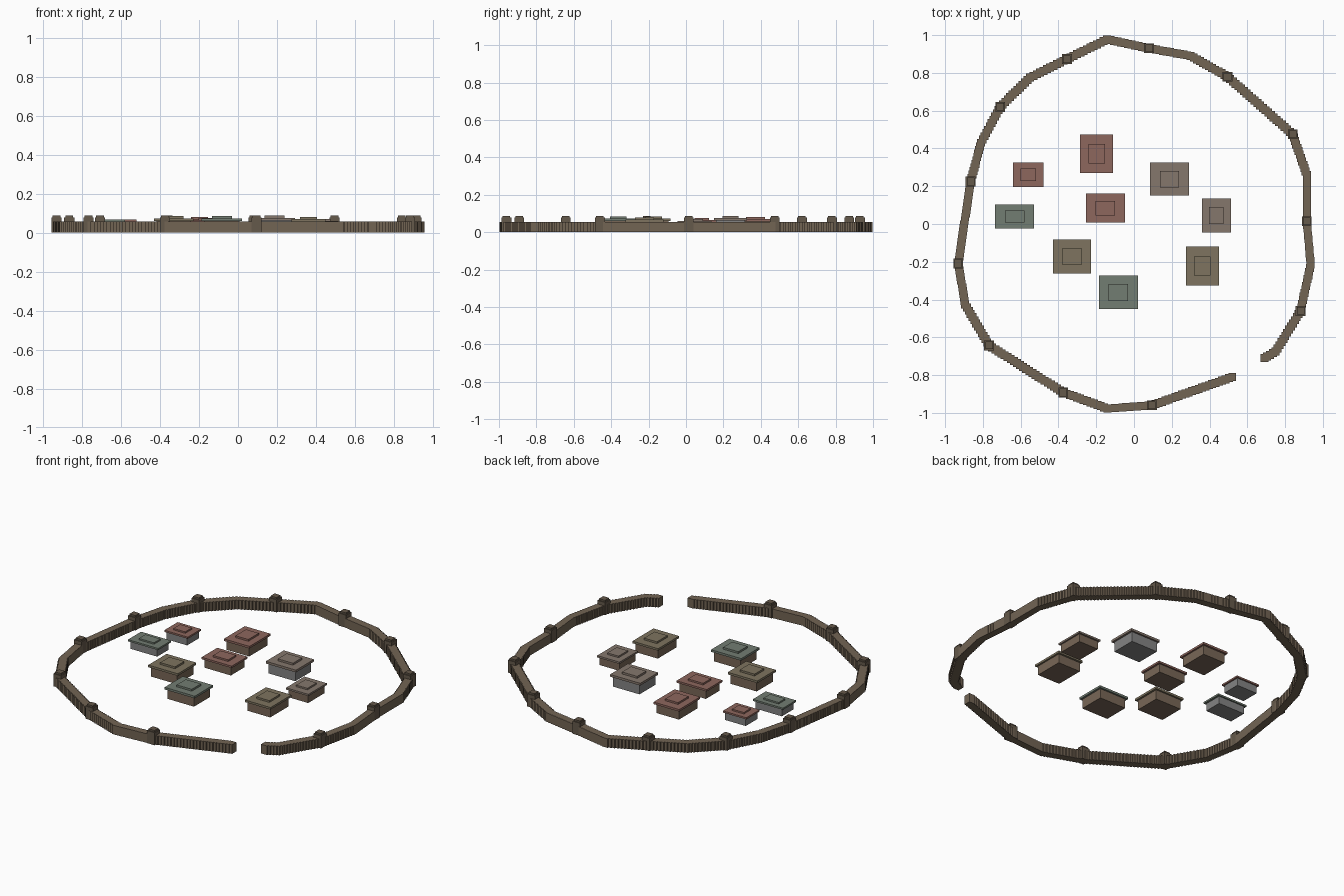
import bpy, bmesh
from mathutils import Vector, Matrix

if "Cube" in bpy.data.objects:
    bpy.data.objects.remove(bpy.data.objects["Cube"])


def material(name, rgb):
    m = bpy.data.materials.new(name)
    m.diffuse_color = (*rgb, 1)
    m.use_nodes = True
    m.node_tree.nodes["Principled BSDF"].inputs["Base Color"].default_value = m.diffuse_color
    return m


def boxes(name, items, mat):
    """One object from axis-aligned boxes: (cx, cy, sx, sy, z0, z1)."""
    bm = bmesh.new()
    for cx, cy, sx, sy, z0, z1 in items:
        mtx = Matrix.Translation((cx, cy, (z0 + z1) / 2)) @ Matrix.Diagonal((sx, sy, z1 - z0, 1))
        bmesh.ops.create_cube(bm, size=1, matrix=mtx)
    me = bpy.data.meshes.new(name)
    bm.to_mesh(me)
    bm.free()
    me.materials.append(mat)
    ob = bpy.data.objects.new(name, me)
    bpy.context.collection.objects.link(ob)
    return ob


WOOD = material("palisade wood", (0.17, 0.128, 0.088))
TOWER = material("tower wood", (0.13, 0.10, 0.07))
TIMBER = material("timber walls", (0.19, 0.135, 0.095))
STONE = material("stone walls", (0.23, 0.23, 0.23))
ROOFS = {
    "red": material("red roof", (0.27, 0.135, 0.11)),
    "green": material("green roof", (0.17, 0.205, 0.168)),
    "olive": material("olive roof", (0.21, 0.175, 0.115)),
    "tan": material("tan roof", (0.235, 0.185, 0.152)),
}

# Palisade path from one side of the gate to the other; third value 1 = tower
PATH = [
    (0.52, -0.81, 0), (0.095, -0.96, 1), (-0.14, -0.977, 0), (-0.375, -0.892, 1),
    (-0.767, -0.643, 1), (-0.894, -0.426, 0), (-0.93, -0.209, 1), (-0.865, 0.225, 1),
    (-0.81, 0.43, 0), (-0.708, 0.62, 1), (-0.55, 0.775, 0), (-0.355, 0.873, 1),
    (-0.143, 0.977, 0), (0.08, 0.93, 1), (0.30, 0.89, 0), (0.495, 0.78, 1),
    (0.84, 0.475, 1), (0.915, 0.26, 0), (0.915, 0.015, 1), (0.935, -0.215, 0),
    (0.882, -0.46, 1), (0.75, -0.675, 0), (0.69, -0.71, 0),
]

# Palisade of square posts set closely along the path
posts = []
for a, b in zip(PATH, PATH[1:]):
    p, q = Vector(a[:2]), Vector(b[:2])
    n = max(1, round((q - p).length / 0.019))
    for i in range(n):
        c = p.lerp(q, i / n)
        posts.append((c.x, c.y, 0.042, 0.042, 0, 0.056))
posts.append((*PATH[-1][:2], 0.042, 0.042, 0, 0.056))
boxes("palisade_wall", posts, WOOD)

# Watch towers with a smaller cap
towers = []
for x, y, is_tower in PATH:
    if is_tower:
        towers += [(x, y, 0.052, 0.052, 0, 0.078), (x, y, 0.04, 0.04, 0.078, 0.088)]
boxes("watch_towers", towers, TOWER)

# Houses: centre x, y, roof size x, y, total height, roof colour, wall material
HOUSES = [
    (-0.56, 0.26, 0.16, 0.13, 0.066, "red", STONE),
    (-0.198, 0.372, 0.175, 0.205, 0.081, "red", TIMBER),
    (-0.151, 0.084, 0.206, 0.153, 0.075, "red", TIMBER),
    (0.188, 0.238, 0.206, 0.175, 0.088, "tan", STONE),
    (0.436, 0.045, 0.153, 0.18, 0.070, "tan", TIMBER),
    (-0.632, 0.04, 0.206, 0.127, 0.066, "green", STONE),
    (-0.329, -0.172, 0.202, 0.18, 0.084, "olive", TIMBER),
    (-0.083, -0.362, 0.206, 0.178, 0.084, "green", TIMBER),
    (0.362, -0.222, 0.175, 0.205, 0.080, "olive", TIMBER),
]
for k, (x, y, sx, sy, h, roof, wall) in enumerate(HOUSES, 1):
    eave, top = h * 0.70, h * 0.86
    boxes(f"house_{k}_walls", [(x, y, sx * 0.88, sy * 0.88, 0, eave)], wall)
    boxes(f"house_{k}_roof", [(x, y, sx, sy, eave, top),
                              (x, y, sx * 0.5, sy * 0.5, top, h)], ROOFS[roof])
